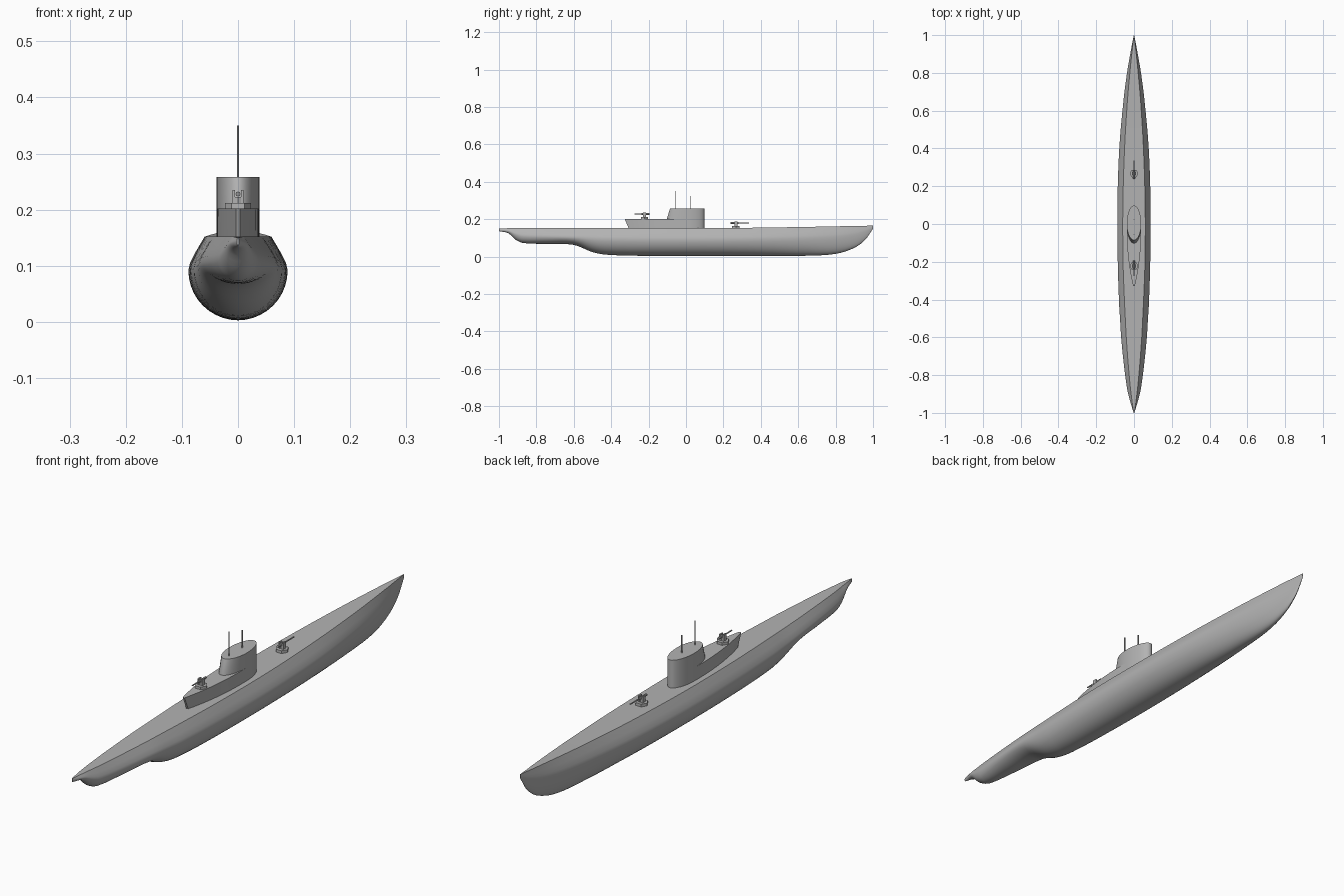
import bpy
import bmesh
from math import sin, cos, pi, radians

cube = bpy.data.objects.get("Cube")
if cube:
    bpy.data.objects.remove(cube, do_unlink=True)

grey = bpy.data.materials.new("hull grey")
grey.use_nodes = True
COLOUR = (0.45, 0.45, 0.45, 1)
grey.diffuse_color = COLOUR
grey.node_tree.nodes["Principled BSDF"].inputs["Base Color"].default_value = COLOUR


def loft(name, rings, angle=30):
    """Skin closed rings of equal length and cap both ends."""
    bm = bmesh.new()
    loops = [[bm.verts.new(p) for p in ring] for ring in rings]
    n = len(loops[0])
    for a, b in zip(loops, loops[1:]):
        for i in range(n):
            j = (i + 1) % n
            bm.faces.new((a[i], a[j], b[j], b[i]))
    bm.faces.new(loops[0])
    bm.faces.new(loops[-1])
    bmesh.ops.recalc_face_normals(bm, faces=bm.faces)
    mesh = bpy.data.meshes.new(name)
    bm.to_mesh(mesh)
    bm.free()
    mesh.materials.append(grey)
    obj = bpy.data.objects.new(name, mesh)
    bpy.context.collection.objects.link(obj)
    bpy.ops.object.select_all(action='DESELECT')
    obj.select_set(True)
    bpy.context.view_layer.objects.active = obj
    bpy.ops.object.shade_smooth_by_angle(angle=radians(angle))
    return obj


def column(name, y, z0, z1, r, sides, x=0):
    return loft(name, [[(x + r * cos(2 * pi * i / sides), y + r * sin(2 * pi * i / sides), z)
                        for i in range(sides)] for z in (z0, z1)])


def box(name, x, y, z, sx, sy, sz):
    return loft(name, [[(x + a * sx / 2, y + b * sy / 2, z + c * sz / 2)
                        for a, b in ((-1, -1), (1, -1), (1, 1), (-1, 1))] for c in (-1, 1)])


def rod(name, y0, y1, z, r, sides=8):
    return loft(name, [[(r * cos(2 * pi * i / sides), y, z + r * sin(2 * pi * i / sides))
                        for i in range(sides)] for y in (y0, y1)])


def smooth_value(table, k, y):
    """Cubic interpolation of column k along the stations."""
    def slope(i):
        a, b = table[max(i - 1, 0)], table[min(i + 1, len(table) - 1)]
        return (b[k] - a[k]) / (b[0] - a[0])
    i = max(j for j in range(len(table) - 1) if table[j][0] <= y + 1e-9)
    a, b = table[i], table[i + 1]
    h = b[0] - a[0]
    t = (y - a[0]) / h
    return (a[k] * (2 * t**3 - 3 * t**2 + 1) + h * slope(i) * (t**3 - 2 * t**2 + t)
            + b[k] * (3 * t**2 - 2 * t**3) + h * slope(i + 1) * (t**3 - t**2))


# Hull stations: y, deck half width, beam half width, beam height, keel height, deck height
STATIONS = [
    (-1.0, .001, .002, .144, .136, .150),
    (-.95, .009, .017, .138, .125, .152),
    (-.91, .014, .028, .122, .090, .152),
    (-.87, .019, .037, .112, .073, .152),
    (-.75, .030, .053, .108, .068, .152),
    (-.60, .041, .068, .104, .063, .152),
    (-.50, .046, .074, .098, .024, .152),
    (-.42, .050, .079, .095, .010, .152),
    (-.20, .058, .086, .092, .004, .152),
    (.10, .059, .088, .092, .003, .152),
    (.40, .050, .078, .095, .003, .155),
    (.65, .035, .056, .100, .005, .159),
    (.80, .022, .037, .107, .015, .162),
    (.90, .012, .020, .120, .047, .164),
    (.96, .005, .009, .138, .092, .165),
    (1.0, .0005, .001, .158, .150, .166),
]


def hull_ring(y):
    deck, beam, zb, keel, top = (smooth_value(STATIONS, k, y) for k in range(1, 6))
    half = [(deck, top), (deck + .55 * (beam - deck), top - .45 * (top - zb)),
            (deck + .9 * (beam - deck), top - .78 * (top - zb))]
    steps = 10
    half += [(beam * cos(pi / 2 * i / steps), zb - (zb - keel) * sin(pi / 2 * i / steps))
             for i in range(steps)]
    right = [(x, y, z) for x, z in half]
    left = [(-x, y, z) for x, z in reversed(half)]
    return right + [(0, y, keel)] + left


ys = []
for a, b in zip(STATIONS, STATIONS[1:]):
    ys += [a[0] + (b[0] - a[0]) * i / 4 for i in range(4)]
loft("hull", [hull_ring(y) for y in ys + [1.0]], 28)


# Conning tower: an oval whose aft wall rakes slightly forward
def oval(aft, z, sides=32):
    ring = []
    for i in range(sides):
        a = 2 * pi * i / sides
        ring.append((.038 * cos(a), sin(a) * (.098 if sin(a) > 0 else aft), z))
    return ring


loft("conning_tower", [oval(.105, .148), oval(.103, .20), oval(.085, .258)])


# Gun platform behind the tower, tapering to a narrow raked stern end
def platform_ring(end, z):
    half = [(.038 * (1 - (1 - i / 10) ** 2.2) + .004 * (1 - i / 10),
             end * (1 - i / 10)) for i in range(11)]
    return [(x, y, z) for x, y in half] + [(-x, y, z) for x, y in reversed(half)]


loft("gun_platform", [platform_ring(-.305, .148), platform_ring(-.328, .202)])

# Periscopes
for name, y, top in (("aft_periscope", -.055, .35), ("forward_periscope", .025, .325)):
    column(name, y, .25, top, .0022, 8)

# Deck guns: hexagonal base, pedestal, two cheek plates and a barrel
for name, y, z, aim, reach in (("aft_gun", -.222, .201, -1, .054),
                               ("forward_gun", .267, .153, 1, .07)):
    column(name + "_base", y, z, z + .011, .023, 6)
    column(name + "_pedestal", y, z + .01, z + .022, .008, 8)
    for side in (-1, 1):
        box(name + "_cheek", side * .0075, y, z + .022, .005, .016, .024)
    rod(name + "_breech", y - aim * .028, y + aim * .015, z + .027, .0045)
    rod(name + "_barrel", y, y + aim * reach, z + .027, .0025)
